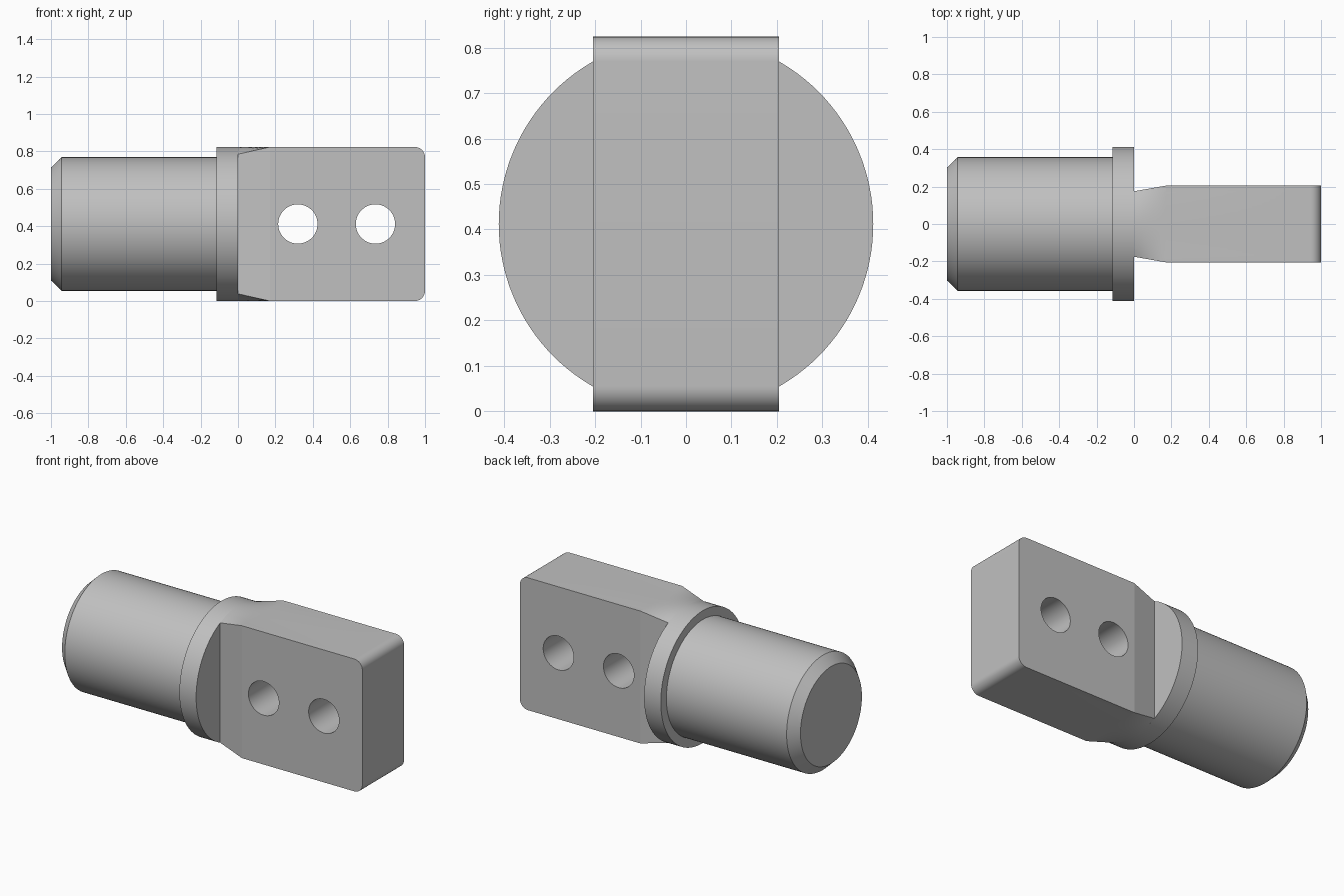
import bpy, bmesh, math

cube = bpy.data.objects.get("Cube")
if cube:
    bpy.data.objects.remove(cube, do_unlink=True)

R = 0.412            # collar radius, also the height of the axis
TAPER_END = 0.17     # where the tang reaches full thickness
CORNER = 0.055       # rounding of the tang's end corners

steel = bpy.data.materials.new("grey steel")
steel.use_nodes = True
steel.diffuse_color = (0.53, 0.53, 0.53, 1)
steel.node_tree.nodes["Principled BSDF"].inputs["Base Color"].default_value = steel.diffuse_color


def loft(name, rings):
    """Skin closed rings of equal point count and cap both ends."""
    bm = bmesh.new()
    loops = [[bm.verts.new(p) for p in ring] for ring in rings]
    n = len(loops[0])
    for a, b in zip(loops, loops[1:]):
        for i in range(n):
            j = (i + 1) % n
            bm.faces.new((a[i], a[j], b[j], b[i]))
    bm.faces.new(loops[0])
    bm.faces.new(loops[-1])
    bmesh.ops.recalc_face_normals(bm, faces=bm.faces)
    mesh = bpy.data.meshes.new(name)
    bm.to_mesh(mesh)
    bm.free()
    mesh.materials.append(steel)
    obj = bpy.data.objects.new(name, mesh)
    bpy.context.collection.objects.link(obj)
    return obj


def circle(x, r, n=128):
    return [(x, r * math.cos(2 * math.pi * i / n), R + r * math.sin(2 * math.pi * i / n))
            for i in range(n)]


def section(x, half_width, height, n=24):
    """Tang outline: straight sides, top and bottom following height(y)."""
    ys = [half_width * (2 * i / n - 1) for i in range(n + 1)]
    top = [(x, y, R + height(y)) for y in ys]
    return top + [(x, y, R - height(y)) for y in reversed(ys)]


def smooth(obj):
    bpy.ops.object.select_all(action='DESELECT')
    obj.select_set(True)
    bpy.context.view_layer.objects.active = obj
    bpy.ops.object.shade_smooth_by_angle(angle=math.radians(8.5))


# Round shank with chamfered end, and its collar
shank = loft("shank", [circle(-1, 0.302), circle(-0.943, 0.357), circle(-0.1, 0.357)])
collar = loft("collar", [circle(-0.115, R), circle(0, R)])

# Flat tang: blends from the round collar to a rectangular bar with rounded corners
rings = [section(-0.03, 0.175, lambda y: math.sqrt((R - 0.01) ** 2 - y * y))]
steps = 6
for k in range(steps + 1):
    t = k / steps
    rings.append(section(TAPER_END * t, 0.175 + 0.03 * t,
                         lambda y: (1 - t) * math.sqrt(R * R - (y * 0.175 / (0.175 + 0.03 * t)) ** 2) + t * R))
for k in range(17):
    a = math.pi / 2 * k / 16
    h = R - CORNER * (1 - math.cos(a))
    rings.append(section(1 - CORNER + CORNER * math.sin(a), 0.205, lambda y: h))
tang = loft("tang", rings)

# Two cross holes through the tang
for x in (0.32, 0.735):
    bpy.ops.mesh.primitive_cylinder_add(vertices=96, radius=0.105, depth=1,
                                        location=(x, 0, R), rotation=(math.pi / 2, 0, 0))
    cutter = bpy.context.object
    cutter.name = "hole_cutter"
    cutter.hide_render = True
    cutter.data.materials.append(steel)
    cut = tang.modifiers.new("hole", 'BOOLEAN')
    cut.operation = 'DIFFERENCE'
    cut.solver = 'EXACT'
    cut.object = cutter
    bpy.context.view_layer.objects.active = tang
    bpy.ops.object.modifier_apply(modifier=cut.name)
    bpy.data.objects.remove(cutter, do_unlink=True)

for part in (shank, collar, tang):
    smooth(part)
